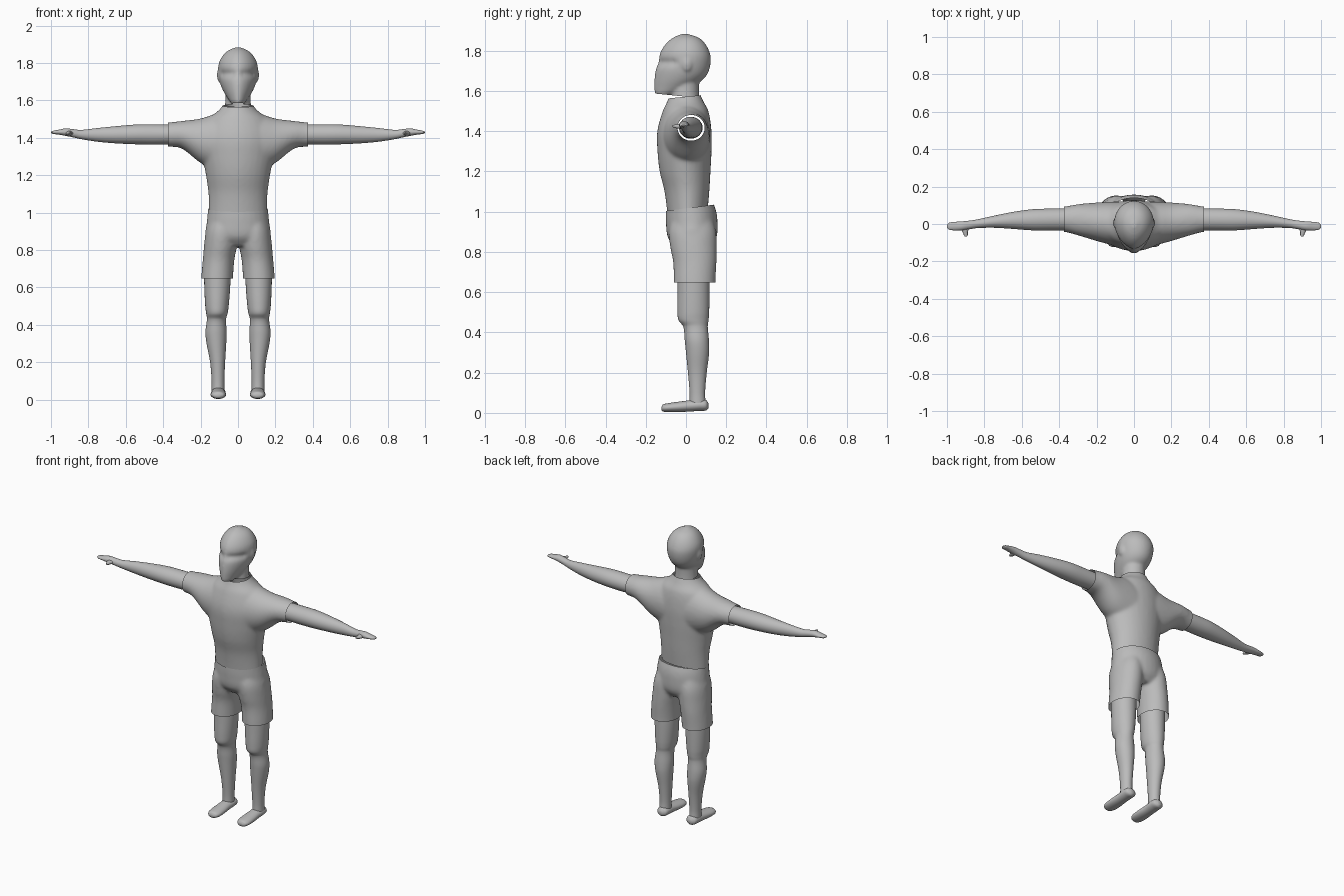
import bpy, bmesh, math
from mathutils import Vector

cube = bpy.data.objects.get("Cube")
if cube:
    bpy.data.objects.remove(cube, do_unlink=True)

grey = bpy.data.materials.new("plain grey")
grey.use_nodes = True
grey.diffuse_color = (0.5, 0.5, 0.5, 1)
grey.node_tree.nodes["Principled BSDF"].inputs["Base Color"].default_value = grey.diffuse_color


def spline(rows, steps=5):
    """Smoothly interpolate between cross-section rows."""
    out = []
    for i in range(len(rows) - 1):
        quad = [rows[max(i - 1, 0)], rows[i], rows[i + 1], rows[min(i + 2, len(rows) - 1)]]
        for s in range(steps):
            f = s / steps
            row = []
            for k in range(len(rows[0])):
                if k == 0:
                    row.append(quad[1][0] + (quad[2][0] - quad[1][0]) * f)
                    continue
                span = quad[2][0] - quad[1][0]
                m1 = (quad[2][k] - quad[0][k]) / (quad[2][0] - quad[0][0]) * span
                m2 = (quad[3][k] - quad[1][k]) / (quad[3][0] - quad[1][0]) * span
                row.append((2*f**3 - 3*f**2 + 1) * quad[1][k] + (f**3 - 2*f**2 + f) * m1
                           + (3*f**2 - 2*f**3) * quad[2][k] + (f**3 - f**2) * m2)
            out.append(row)
    return out + [list(rows[-1])]


def loft(bm, axis, rows, keel=2.0, wide=0.5, seg=32):
    """Skin oval sections; a row is (position, low a, high a, low b, high b)."""
    across = [i for i in range(3) if i != axis]
    rings = []
    for t, a0, a1, b0, b1 in spline(rows):
        ring = []
        mid = b0 + (b1 - b0) * wide
        for j in range(seg):
            ang = 2 * math.pi * j / seg
            c, s = math.cos(ang), math.sin(ang)
            power = 2 / keel if s < 0 else 1
            p = Vector()
            p[axis] = t
            p[across[0]] = (a0 + a1) / 2 + (a1 - a0) / 2 * math.copysign(abs(c) ** power, c)
            depth = mid - b0 if s < 0 else b1 - mid
            p[across[1]] = mid + depth * math.copysign(abs(s) ** power, s)
            ring.append(bm.verts.new(p))
        rings.append(ring)
    for r, q in zip(rings, rings[1:]):
        for j in range(seg):
            k = (j + 1) % seg
            bm.faces.new((r[j], r[k], q[k], q[j]))
    bm.faces.new(rings[0])
    bm.faces.new(rings[-1])


def even(rows):
    """Expand symmetric rows (position, half width, low, high)."""
    return [(t, -w, w, lo, hi) for t, w, lo, hi in rows]


def mirrored(bm):
    dup = bmesh.ops.duplicate(bm, geom=bm.verts[:] + bm.edges[:] + bm.faces[:])
    for g in dup["geom"]:
        if isinstance(g, bmesh.types.BMVert):
            g.co.x *= -1


def finish(name, bm, fuse=0.0, cuts=(), shape=None):
    """Make an object; optionally fuse the pieces, reshape and trim open ends."""
    bmesh.ops.recalc_face_normals(bm, faces=bm.faces)
    mesh = bpy.data.meshes.new(name)
    bm.to_mesh(mesh)
    bm.free()
    ob = bpy.data.objects.new(name, mesh)
    bpy.context.collection.objects.link(ob)
    if fuse:
        rem = ob.modifiers.new("fuse", "REMESH")
        rem.mode, rem.voxel_size = "VOXEL", fuse
        smooth = ob.modifiers.new("soften", "SMOOTH")
        smooth.factor, smooth.iterations = 0.5, 10
        dg = bpy.context.evaluated_depsgraph_get()
        ob.data = bpy.data.meshes.new_from_object(ob.evaluated_get(dg))
        ob.modifiers.clear()
        work = bmesh.new()
        work.from_mesh(ob.data)
        if shape:
            for v in work.verts:
                shape(v.co)
        for point, normal in cuts:
            bmesh.ops.bisect_plane(work, geom=work.verts[:] + work.edges[:] + work.faces[:],
                                   plane_co=point, plane_no=normal, clear_outer=True)
        work.to_mesh(ob.data)
        work.free()
    ob.data.materials.clear()
    ob.data.materials.append(grey)
    bpy.ops.object.select_all(action="DESELECT")
    ob.select_set(True)
    bpy.context.view_layer.objects.active = ob
    bpy.ops.object.shade_smooth_by_angle(angle=math.radians(50))
    return ob


# Head with neck and ears
neck_line = (0, 0, 1.572)
bm = bmesh.new()
loft(bm, 2, even([(1.568, .015, -.13, -.09), (1.585, .036, -.153, -.05), (1.62, .061, -.158, .03),
                  (1.66, .084, -.157, .088), (1.7, .098, -.152, .114), (1.76, .106, -.136, .124),
                  (1.8, .102, -.124, .115), (1.84, .081, -.096, .092), (1.867, .052, -.062, .06),
                  (1.884, .012, -.022, .01)]), keel=1.75, wide=.55)
loft(bm, 2, even([(1.5, .075, -.075, .07), (1.6, .068, -.074, .064), (1.7, .066, -.06, .07)]))
ears = bmesh.new()
for side in (-1, 1):
    made = bmesh.ops.create_uvsphere(bm, u_segments=16, v_segments=10, radius=1)
    for v in made["verts"]:
        v.co = Vector((side * .099 + v.co.x * .014, v.co.y * .026 + .005, v.co.z * .038 + 1.735))
ears.free()


def eye_band(co):
    """Press the eye sockets in below the brow, leaving a nose ridge."""
    if co.y < -.03:
        dip = math.exp(-((co.z - 1.742) / .02) ** 2) * min(1, (-co.y - .03) / .04)
        off = min(1, abs(co.x) / .03)
        co.y += .011 * dip * (.3 + .7 * off)
        co.x *= 1 - .05 * dip


finish("head", bm, .007, [(neck_line, (0, -.1, -1))], eye_band)

# Shirt: trunk and sleeves, open at hem, neck and cuffs
bm = bmesh.new()
loft(bm, 2, even([(.94, .155, -.087, .102), (1.1, .158, -.107, .116), (1.2, .172, -.131, .122),
                  (1.3, .19, -.142, .127), (1.4, .2, -.143, .127), (1.5, .16, -.116, .112),
                  (1.55, .1, -.093, .086), (1.6, .07, -.077, .067), (1.66, .07, -.077, .067)]), keel=1.85)
sleeve = [(.03, -.135, .12, 1.2, 1.53), (.1, -.118, .12, 1.22, 1.533), (.2, -.091, .115, 1.265, 1.503),
          (.3, -.061, .106, 1.342, 1.49), (.37, -.043, .094, 1.352, 1.482), (.43, -.043, .092, 1.354, 1.48)]
loft(bm, 0, [(-r[0],) + r[1:] for r in reversed(sleeve)] + sleeve)
finish("shirt", bm, .009, [(neck_line, (0, -.1, 1)), ((0, 0, 1.008), (0, .13, -1)),
                           ((.373, 0, 0), (1, 0, 0)), ((-.373, 0, 0), (-1, 0, 0))])

# Shorts: hips and two wide legs, open at waist and cuffs
bm = bmesh.new()
loft(bm, 2, [(.58, .028, .2, -.062, .147), (.66, .026, .196, -.062, .147), (.75, .019, .188, -.064, .152),
             (.82, .006, .182, -.078, .153), (.9, .002, .172, -.085, .15), (.97, .01, .15, -.07, .13)])
mirrored(bm)
loft(bm, 2, even([(.82, .12, -.05, .12), (.87, .172, -.09, .152), (.95, .167, -.1, .157),
                  (1.0, .162, -.101, .151), (1.04, .158, -.1, .138), (1.09, .156, -.1, .13)]))
finish("shorts", bm, .009, [((0, 0, 1.017), (0, -.13, 1)), ((0, 0, .647), (0, 0, -1))])

# Legs
bm = bmesh.new()
loft(bm, 2, [(.7, .038, .182, -.042, .117), (.6, .042, .18, -.042, .117), (.5, .05, .175, -.042, .115),
             (.46, .056, .17, -.037, .112), (.43, .064, .166, -.014, .108), (.36, .061, .174, -.006, .114),
             (.3, .063, .168, 0, .115), (.2, .069, .149, .01, .103), (.1, .073, .141, .018, .095),
             (.04, .073, .141, .018, .098)][::-1])
mirrored(bm)
finish("legs", bm)

# Feet
bm = bmesh.new()
loft(bm, 1, [(-.122, .09, .12, .014, .03), (-.115, .076, .134, .007, .041), (-.09, .065, .145, .004, .048),
             (-.04, .064, .146, .004, .055), (.02, .068, .143, .007, .063), (.07, .067, .143, .01, .068),
             (.1, .073, .137, .012, .064), (.112, .092, .118, .022, .048)])
mirrored(bm)
finish("feet", bm)

# Arms with mitten hands and thumbs
bm = bmesh.new()
loft(bm, 0, [(.33, -.033, .083, 1.365, 1.47), (.45, -.034, .082, 1.363, 1.472), (.54, -.034, .079, 1.365, 1.471),
             (.65, -.026, .064, 1.37, 1.462), (.75, -.02, .044, 1.379, 1.452), (.84, -.022, .024, 1.393, 1.442),
             (.88, -.028, .018, 1.402, 1.446), (.92, -.034, .014, 1.41, 1.45), (.96, -.034, .011, 1.417, 1.443),
             (.99, -.03, .006, 1.421, 1.437), (1.0, -.02, -.004, 1.426, 1.432)])
loft(bm, 1, [(-.068, .894, .904, 1.422, 1.43), (-.06, .889, .909, 1.418, 1.432),
             (-.04, .888, .918, 1.413, 1.435), (-.015, .875, .925, 1.412, 1.438)], seg=16)
mirrored(bm)
finish("arms", bm)
